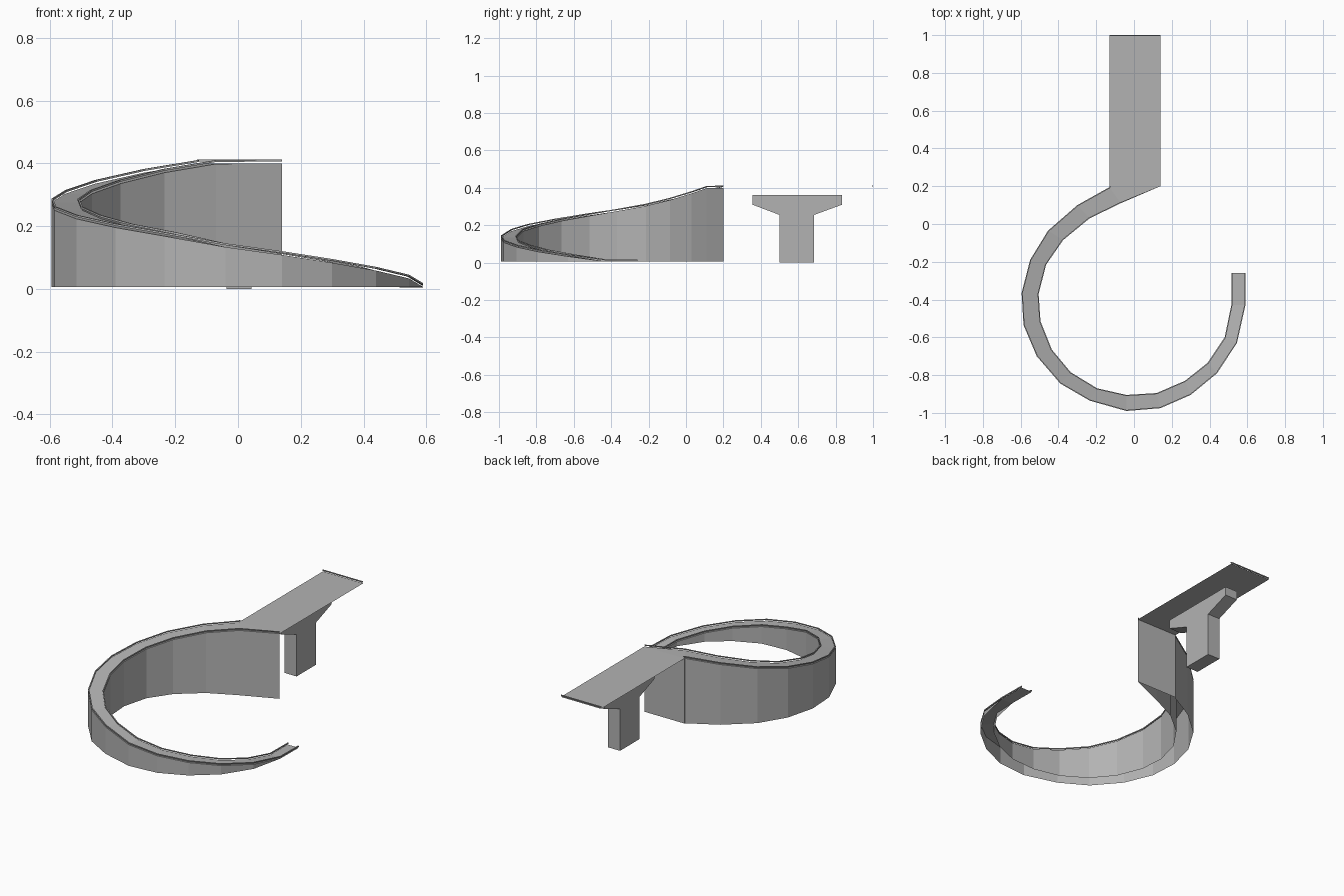
import bpy, bmesh
from mathutils import Vector

cube = bpy.data.objects.get("Cube")
if cube:
    bpy.data.objects.remove(cube, do_unlink=True)

concrete = bpy.data.materials.new("concrete_grey")
concrete.use_nodes = True
GREY = (0.45, 0.45, 0.45, 1)
concrete.diffuse_color = GREY
concrete.node_tree.nodes["Principled BSDF"].inputs["Base Color"].default_value = GREY

# Plan outline of the ramp, low end to deck, and its kerb heights
OUTER = [(.59, -.26), (.59, -.43), (.545, -.63), (.44, -.79), (.30, -.905), (.14, -.975),
         (-.04, -.99), (-.235, -.935), (-.39, -.845), (-.515, -.70), (-.585, -.535),
         (-.595, -.365), (-.55, -.19), (-.455, -.035), (-.30, .10), (-.13, .195), (-.13, .2)]
INNER = [(.515, -.26), (.515, -.43), (.48, -.60), (.39, -.735), (.27, -.83), (.12, -.895),
         (-.04, -.905), (-.195, -.87), (-.335, -.785), (-.435, -.665), (-.495, -.515),
         (-.505, -.37), (-.465, -.215), (-.375, -.085), (-.235, .03), (-.07, .11), (.14, .2)]
HEIGHT = [.016, .018, .045, .07, .095, .12, .145, .18, .207, .235, .262, .287, .315,
          .347, .382, .41, .412]
ROAD_DROP, RAIL, BASE, DECK = .012, .006, .005, .4


def finish(name, bm):
    mesh = bpy.data.meshes.new(name)
    bm.to_mesh(mesh)
    bm.free()
    mesh.materials.append(concrete)
    obj = bpy.data.objects.new(name, mesh)
    bpy.context.collection.objects.link(obj)
    return obj


def loft(name, rows, closed=False, caps=False):
    """Join matching rows of points with quads."""
    bm = bmesh.new()
    grid = [[bm.verts.new(p) for p in row] for row in rows]
    n = len(rows[0])
    for a, b in zip(grid, grid[1:]):
        for i in range(n if closed else n - 1):
            j = (i + 1) % n
            bm.faces.new((a[i], a[j], b[j], b[i]))
    if caps:
        bm.faces.new(grid[0][::-1])
        bm.faces.new(grid[-1])
    if closed:
        bmesh.ops.recalc_face_normals(bm, faces=bm.faces)
    return finish(name, bm)


# Road surface
stations = list(zip(OUTER, INNER, HEIGHT))
loft("ramp_road", [[(*i, z - ROAD_DROP), (*o, z - ROAD_DROP)] for o, i, z in stations])

# Side walls and the upright end wall under the deck
for name, line in (("outer_wall", OUTER), ("inner_wall", INNER)):
    wall = loft(name, [[(*p, BASE), (*p, max(z - ROAD_DROP, BASE))]
                       for p, z in list(zip(line, HEIGHT))[1:]])
    if name == "outer_wall":
        wall.data.flip_normals()
loft("end_wall", [[(*p, BASE), (*p, DECK)] for p in (INNER[-1], OUTER[-1])])

# Thin rails hovering over both road edges
for name, edge, other in (("outer_rail", OUTER, INNER), ("inner_rail", INNER, OUTER)):
    rows = []
    for p, q, z in zip(edge, other, HEIGHT):
        p = Vector(p)
        k = p + (Vector(q) - p).normalized() * RAIL
        rows.append([(*p, z - RAIL), (*k, z - RAIL), (*k, z), (*p, z)])
    loft(name, rows, closed=True, caps=True)

# Flat deck with a rail across its far end
loft("deck", [[(.14, .2, DECK), (-.13, .2, DECK)], [(.14, 1, DECK), (-.13, 1, DECK)]])
top = HEIGHT[-1]
loft("deck_end_rail", [[(x, 1 - RAIL, top - RAIL), (x, 1, top - RAIL), (x, 1, top),
                        (x, 1 - RAIL, top)] for x in (-.13, .14)], closed=True, caps=True)

# Hammerhead pier
profile = [(.5, 0), (.685, 0), (.685, .255), (.835, .31), (.835, .362),
           (.355, .362), (.355, .31), (.5, .255)]
loft("pier", [[(x, y, z) for y, z in profile] for x in (-.037, .043)], closed=True, caps=True)
